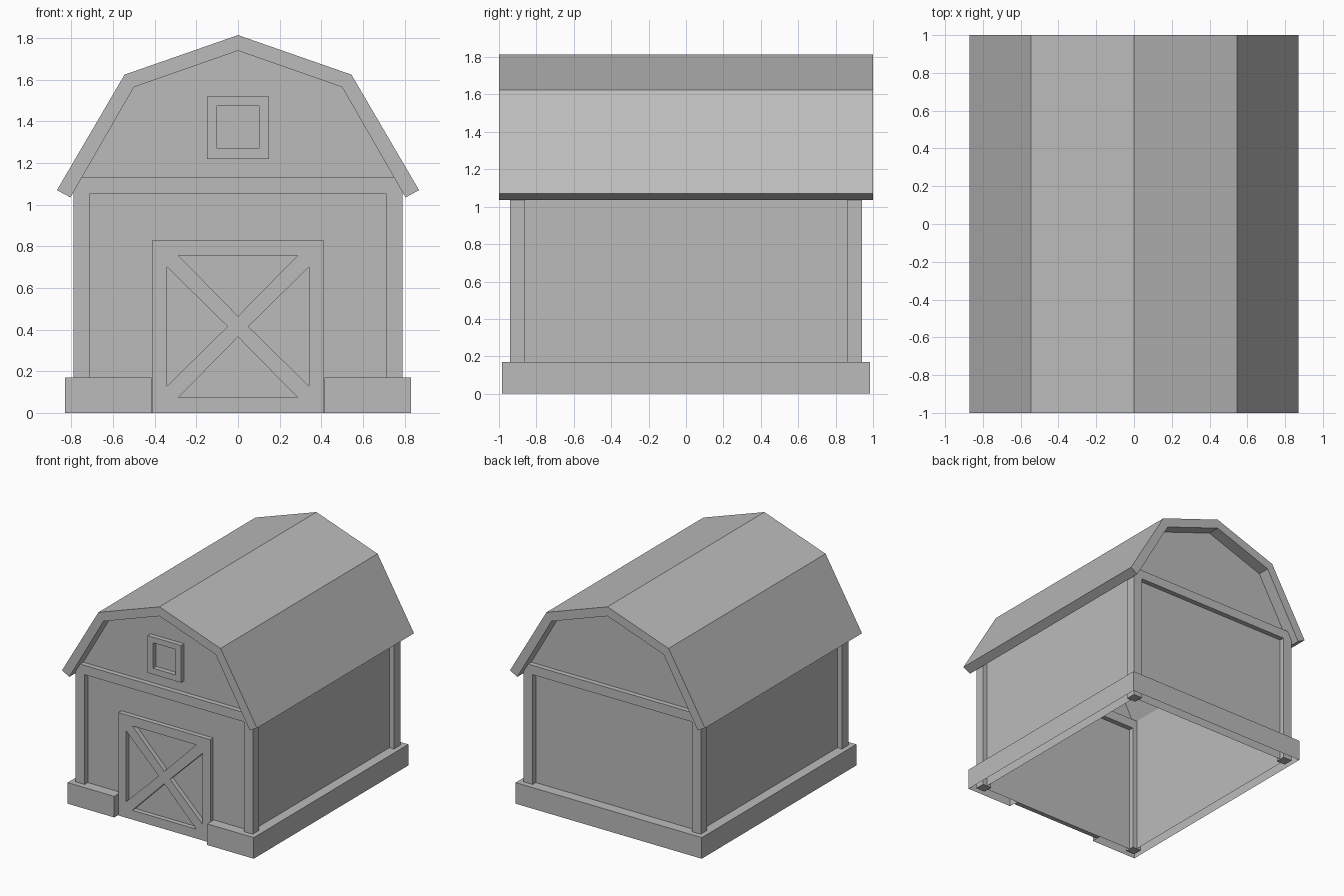
import bpy
import bmesh

cube = bpy.data.objects.get("Cube")
if cube:
    bpy.data.objects.remove(cube, do_unlink=True)

GREY = (0.5, 0.5, 0.5, 1.0)
mat = bpy.data.materials.new("plain_grey")
mat.use_nodes = True
mat.diffuse_color = GREY
mat.node_tree.nodes["Principled BSDF"].inputs["Base Color"].default_value = GREY


def add_object(name, bm):
    mesh = bpy.data.meshes.new(name)
    bm.to_mesh(mesh)
    bm.free()
    mesh.materials.clear()
    mesh.materials.append(mat)
    ob = bpy.data.objects.new(name, mesh)
    bpy.context.collection.objects.link(ob)
    return ob


def extrude_outline(name, loops, y, half):
    """Fill (x, z) outlines, inner loops being holes, with thickness along y."""
    curve = bpy.data.curves.new(name + "_outline", "CURVE")
    curve.dimensions = "2D"
    curve.fill_mode = "BOTH"
    curve.extrude = half
    for loop in loops:
        spline = curve.splines.new("POLY")
        spline.points.add(len(loop) - 1)
        for point, (x, z) in zip(spline.points, loop):
            point.co = (x, z, 0, 1)
        spline.use_cyclic_u = True
    helper = bpy.data.objects.new(name + "_outline", curve)
    bpy.context.collection.objects.link(helper)
    bpy.context.view_layer.update()
    mesh = helper.to_mesh()
    bm = bmesh.new()
    bm.from_mesh(mesh)
    helper.to_mesh_clear()
    bpy.data.objects.remove(helper, do_unlink=True)
    bpy.data.curves.remove(curve)
    for v in bm.verts:
        x, z, depth = v.co
        v.co = (x, y - depth, z)
    bmesh.ops.remove_doubles(bm, verts=bm.verts, dist=0.0001)
    bmesh.ops.dissolve_limit(bm, angle_limit=0.01, verts=bm.verts, edges=bm.edges)
    bmesh.ops.recalc_face_normals(bm, faces=bm.faces)
    for f in bm.faces:
        f.smooth = False
    return add_object(name, bm)


def mirrored(points):
    """Close a right-hand half profile by mirroring it across x = 0."""
    return points + [(-x, z) for x, z in reversed(points) if x > 0]


def rect(w, z0, z1):
    return [(-w, z0), (w, z0), (w, z1), (-w, z1)]


# Gambrel roof shell
right = [(0.545, 1.625), (0.87, 1.07), (0.805, 1.035), (0.5, 1.565)]
left = [(-x, z) for x, z in reversed(right)]
extrude_outline("roof", [[(0, 1.815)] + right + [(0, 1.74)] + left], 0, 1.0)

# Thin walls with gable ends, open below
WX, WY = 0.75, 0.90
bm = bmesh.new()
gable = mirrored([(WX, 0), (WX, 1.16), (0.515, 1.58), (0, 1.76)])
front = [bm.verts.new((x, -WY, z)) for x, z in gable]
back = [bm.verts.new((x, WY, z)) for x, z in gable]
bm.faces.new(front)
bm.faces.new(back[::-1])
for i, j in ((0, 1), (-2, -1)):
    bm.faces.new((front[j], front[i], back[i], back[j]))
add_object("walls", bm)

# Corner posts joined by a cross beam at each end
frame = mirrored([(0.71, 1.055), (0.71, 0), (0.79, 0), (0.79, 1.13)])
frame = frame[:4] + frame[4:]
for name, y in (("front_frame", -WY), ("back_frame", WY)):
    extrude_outline(name, [frame], y, 0.04)

# Foundation ledge, interrupted by the doorway
outer = [(-0.415, -WY), (-0.415, -0.985), (-0.83, -0.985), (-0.83, 0.985)]
inner = [(-0.415, -WY), (-0.415, -WY), (-WX, -WY), (-WX, WY)]
outer += [(-x, y) for x, y in reversed(outer)]
inner += [(-x, y) for x, y in reversed(inner)]
bm = bmesh.new()
low, top, rim = ([bm.verts.new((x, y, z)) for x, y in path]
                 for path, z in ((outer, 0), (outer, 0.17), (inner, 0.17)))
last = len(outer) - 1
for i in range(last):
    bm.faces.new((low[i + 1], low[i], top[i], top[i + 1]))
    if 0 < i < last - 1:
        bm.faces.new((top[i + 1], top[i], rim[i], rim[i + 1]))
add_object("foundation", bm)

# Door frame with crossed braces
mid = 0.415
side = [(0.34, 0.70), (0.34, 0.13), (0.05, mid)]
door = [rect(0.41, 0, 0.83), side, [(-x, z) for x, z in side],
        [(-0.285, 0.755), (0.285, 0.755), (0, 0.465)],
        [(-0.285, 0.075), (0.285, 0.075), (0, 0.365)]]
extrude_outline("door", door, -0.92, 0.019)

# Loft window frame
extrude_outline("loft_window", [rect(0.15, 1.22, 1.52), rect(0.1, 1.27, 1.475)], -0.92, 0.019)
